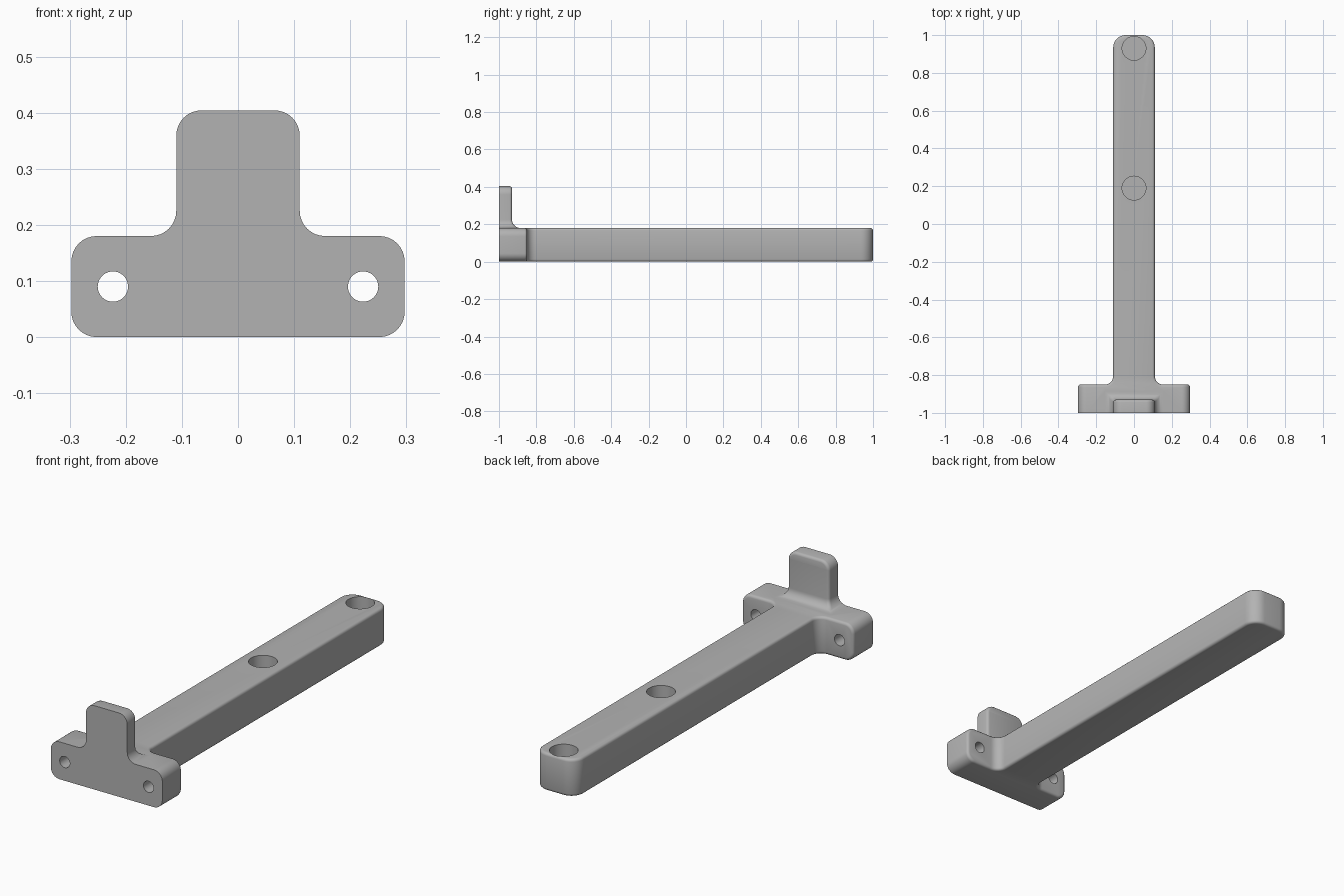
import bpy, bmesh, math
from mathutils import Vector

if "Cube" in bpy.data.objects:
    bpy.data.objects.remove(bpy.data.objects["Cube"])

grey = bpy.data.materials.new("plain grey")
grey.use_nodes = True
grey.diffuse_color = (0.45, 0.45, 0.45, 1)
grey.node_tree.nodes["Principled BSDF"].inputs["Base Color"].default_value = (0.45, 0.45, 0.45, 1)


def rounded(corners, steps=8):
    """Outline from (a, b, radius) corners, rounding each one with an arc."""
    out = []
    for i, (a, b, r) in enumerate(corners):
        p = Vector((a, b))
        if r == 0:
            out.append(p)
            continue
        u = (Vector(corners[i - 1][:2]) - p).normalized()
        v = (Vector(corners[(i + 1) % len(corners)][:2]) - p).normalized()
        for k in range(steps + 1):
            t = math.pi / 2 * k / steps
            out.append(p + r * (u * (1 - math.sin(t)) + v * (1 - math.cos(t))))
    return out


def mirrored(half):
    return half + [(-a, b, r) for a, b, r in reversed(half)]


def make_object(name, bm):
    bmesh.ops.recalc_face_normals(bm, faces=bm.faces)
    mesh = bpy.data.meshes.new(name)
    bm.to_mesh(mesh)
    bm.free()
    mesh.materials.append(grey)
    ob = bpy.data.objects.new(name, mesh)
    bpy.context.collection.objects.link(ob)
    return ob


def prism(name, outline, place, start, end):
    """Extrude an outline; place maps (a, b, depth) to a 3D point."""
    bm = bmesh.new()
    rings = [[bm.verts.new(place(p.x, p.y, d)) for p in outline] for d in (start, end)]
    for ring in rings:
        bm.faces.new(ring)
    n = len(outline)
    for i in range(n):
        j = (i + 1) % n
        bm.faces.new((rings[0][i], rings[0][j], rings[1][j], rings[1][i]))
    return make_object(name, bm)


def disc(x, y, r, n=40):
    return [Vector((x + r * math.cos(2 * math.pi * i / n), y + r * math.sin(2 * math.pi * i / n)))
            for i in range(n)]


def front(a, b, d):
    return (a, d, b)


def plan(a, b, d):
    return (a, b, d)


def side(a, b, d):
    return (d, a, b)


def apply_modifiers(ob):
    deps = bpy.context.evaluated_depsgraph_get()
    mesh = bpy.data.meshes.new_from_object(ob.evaluated_get(deps))
    ob.modifiers.clear()
    ob.data = mesh


def cut(ob, cutter, operation):
    mod = ob.modifiers.new(operation.lower(), "BOOLEAN")
    mod.operation, mod.solver, mod.object = operation, "EXACT", cutter
    apply_modifiers(ob)
    bpy.data.objects.remove(cutter)


# Bracket body: the solid shared by its front, plan and side outlines
R = 0.045
bracket = prism("bracket", rounded(mirrored([
    (0.297, 0, R), (0.297, 0.18, R), (0.11, 0.18, R), (0.11, 0.404, R)])), front, -1, 1.2)
plan_block = prism("plan_block", rounded(mirrored([
    (0.4, -1.1, 0), (0.4, -0.85, 0), (0.11, -0.85, R), (0.11, 1, 0.065)])), plan, -0.1, 0.6)
side_block = prism("side_block", rounded([
    (-1.1, -0.1, 0), (1.1, -0.1, 0), (1.1, 0.18, 0), (-0.93, 0.18, R),
    (-0.93, 0.6, 0), (-1.1, 0.6, 0)]), side, -0.5, 0.5)
cut(bracket, plan_block, "INTERSECT")
cut(bracket, side_block, "INTERSECT")

# Softened edges everywhere except around the flat mounting face
bm = bmesh.new()
bm.from_mesh(bracket.data)
bmesh.ops.remove_doubles(bm, verts=bm.verts, dist=0.0003)
bmesh.ops.dissolve_limit(bm, angle_limit=math.radians(1), verts=bm.verts, edges=bm.edges)
weights = bm.edges.layers.float.new("bevel_weight_edge")
for e in bm.edges:
    on_face = all(v.co.y < -0.999 for v in e.verts)
    if len(e.link_faces) == 2 and e.calc_face_angle() > math.radians(40) and not on_face:
        e[weights] = 1
bm.to_mesh(bracket.data)
bm.free()
bevel = bracket.modifiers.new("soft edges", "BEVEL")
bevel.limit_method = "WEIGHT"
bevel.width, bevel.segments = 0.013, 3
bevel.use_clamp_overlap = False
apply_modifiers(bracket)

# Screw holes through the flange, blind round sockets in the arm
for x in (-0.223, 0.223):
    cut(bracket, prism("screw_hole", disc(x, 0.09, 0.027), front, -1.2, -0.7), "DIFFERENCE")
for y in (0.19, 0.93):
    cut(bracket, prism("socket", disc(0, y, 0.063), plan, 0.05, 0.3), "DIFFERENCE")

bpy.ops.object.select_all(action="DESELECT")
bracket.select_set(True)
bpy.context.view_layer.objects.active = bracket
bpy.ops.object.shade_smooth_by_angle(angle=math.radians(35))
